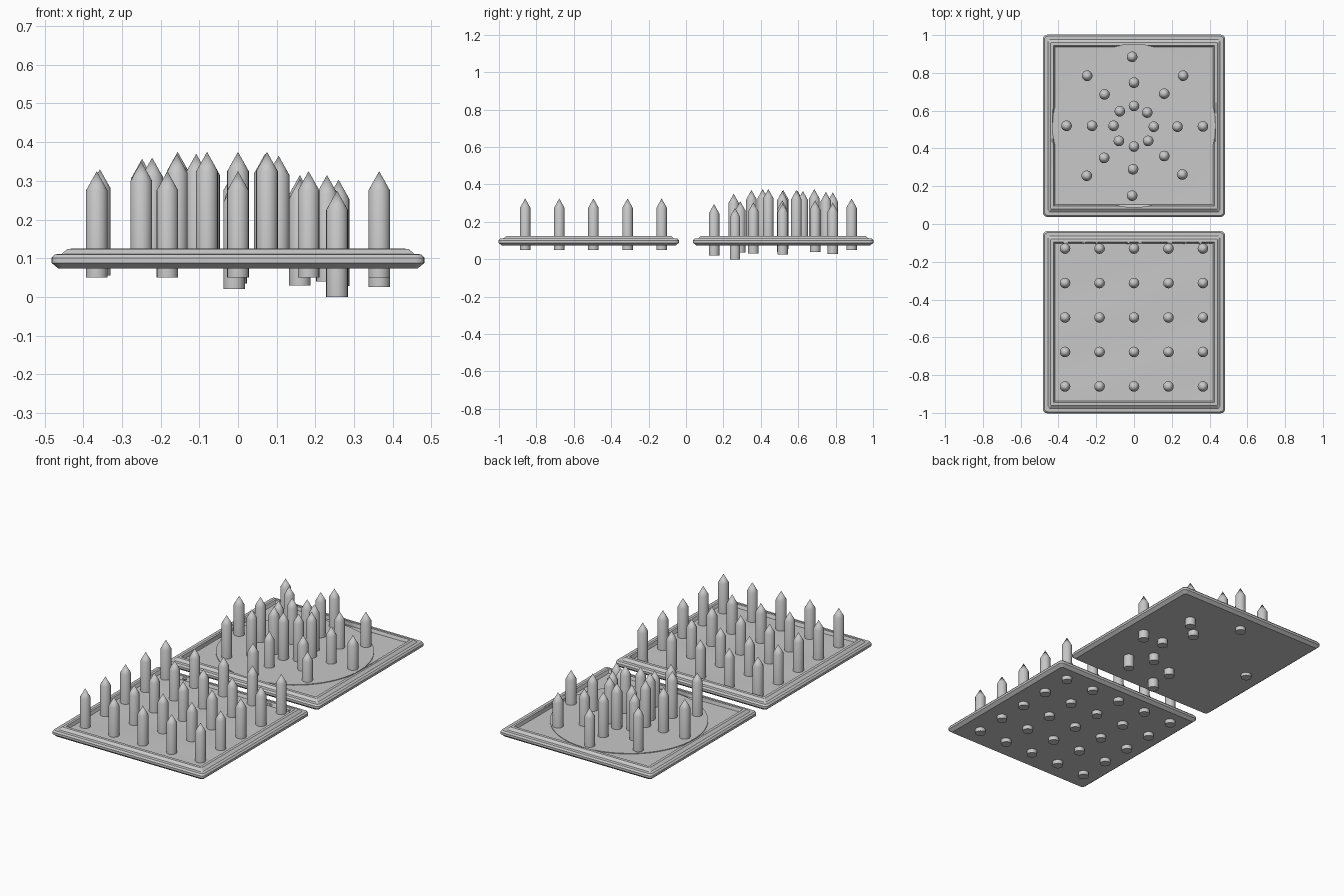
import bpy, bmesh, math, random
from mathutils import Matrix

if "Cube" in bpy.data.objects:
    bpy.data.objects.remove(bpy.data.objects["Cube"])

random.seed(4)
mat = bpy.data.materials.new("stone grey")
mat.diffuse_color = (0.58, 0.58, 0.58, 1)
mat.use_nodes = True
mat.node_tree.nodes["Principled BSDF"].inputs["Base Color"].default_value = mat.diffuse_color


def make(name, bm, angle=30):
    bmesh.ops.recalc_face_normals(bm, faces=bm.faces)
    me = bpy.data.meshes.new(name)
    bm.to_mesh(me)
    bm.free()
    ob = bpy.data.objects.new(name, me)
    bpy.context.collection.objects.link(ob)
    me.materials.append(mat)
    bpy.ops.object.select_all(action='DESELECT')
    ob.select_set(True)
    bpy.context.view_layer.objects.active = ob
    bpy.ops.object.shade_smooth_by_angle(angle=math.radians(angle))
    return ob


def bridge(bm, rings):
    for a, b in zip(rings, rings[1:]):
        n = len(a)
        for i in range(n):
            bm.faces.new((a[i], a[(i + 1) % n], b[(i + 1) % n], b[i]))


# Moulded square tray: (half size, height, corner radius)
PROFILE = [(.464, .073, .012), (.482, .088, .022), (.482, .101, .022), (.474, .110, .016),
           (.456, .111, .008), (.441, .124, .004), (.426, .125, .003), (.416, .101, .002)]


def tray(name, cy):
    bm = bmesh.new()
    rings = []
    for h, z, r in PROFILE:
        ring = []
        for k, (sx, sy) in enumerate(((1, 1), (-1, 1), (-1, -1), (1, -1))):
            for j in range(5):
                a = math.radians(90 * k + 22.5 * j)
                ring.append(bm.verts.new((sx * (h - r) + r * math.cos(a),
                                          cy + sy * (h - r) + r * math.sin(a), z)))
        rings.append(ring)
    bridge(bm, rings)
    bm.faces.new(rings[0][::-1])
    bm.faces.new(rings[-1])
    return make(name, bm)


# Slightly uneven stone floor inside a tray
def floor(name, cy, height):
    bm = bmesh.new()
    bmesh.ops.create_grid(bm, x_segments=28, y_segments=28, size=.418)
    for v in bm.verts:
        v.co.z = height(v.co.x, v.co.y)
        v.co.y += cy
    bmesh.ops.recalc_face_normals(bm, faces=bm.faces)
    return make(name, bm, 40)


# Pointed round spike, 0.275 tall
def spike(name, x, y, tip):
    bm = bmesh.new()
    rings = [[bm.verts.new((x + .028 * math.cos(i * math.tau / 20),
                            y + .028 * math.sin(i * math.tau / 20), tip - d))
              for i in range(20)] for d in (.275, .05)]
    bridge(bm, rings)
    bm.faces.new(rings[0])
    top = bm.verts.new((x, y, tip))
    for i in range(20):
        bm.faces.new((rings[1][i], rings[1][(i + 1) % 20], top))
    return make(name, bm)


def disc(name, y, r, z0, z1):
    bm = bmesh.new()
    bmesh.ops.create_cone(bm, cap_ends=True, segments=64, radius1=r, radius2=r, depth=z1 - z0,
                          matrix=Matrix.Translation((0, y, (z0 + z1) / 2)))
    return make(name, bm)


# Front tray with a five by five grid of spikes
tray("front_tray", -.52)
floor("front_floor", -.52, lambda x, y: .107 + .0015 * math.sin(9 * x + 4 * y)
      + .001 * math.sin(17 * y - 6 * x))
for i in range(5):
    for j in range(5):
        spike("grid_spike", -.365 + .1825 * i, -.86 + .1825 * j, .325)

# Chipped rubble along the inner back edge of the front tray
for x in (-.36, -.27, -.2, -.03, .03, .15, .19, .27, .35, .39):
    bm = bmesh.new()
    bmesh.ops.create_icosphere(bm, subdivisions=1, radius=1)
    for v in bm.verts:
        v.co *= random.uniform(.7, 1.1)
        v.co.x = x + v.co.x * .024
        v.co.y = -.092 + v.co.y * .016
        v.co.z = .112 + v.co.z * .012
    make("rim_chip", bm, 20)

# Rear tray, rim notched where the round plate touches it
rear = tray("rear_tray", .52)
cutter = disc("notch_cutter", .52, .431, .103, .2)
cutter.hide_render = True
mod = rear.modifiers.new("notch", 'BOOLEAN')
mod.operation = 'DIFFERENCE'
mod.object = cutter
bpy.context.view_layer.objects.active = rear
bpy.ops.object.modifier_apply(modifier="notch")
bpy.data.objects.remove(cutter)
floor("rear_floor", .52, lambda x, y: .107 + .012 * max(0, math.hypot(x, y) - .42))
disc("round_plate", .515, .41, .095, .111)

# Rings of spikes at staggered heights: (x, y, tip)
RINGS = [(0, .625, .365), (.07, .59, .37), (.105, .515, .365), (.075, .44, .375),
         (0, .41, .375), (-.08, .44, .375), (-.108, .52, .37), (-.075, .597, .365),
         (0, .748, .36), (.16, .69, .315), (.23, .515, .315), (.16, .36, .305),
         (-.005, .29, .31), (-.158, .35, .37), (-.222, .52, .36), (-.156, .686, .375),
         (-.01, .885, .325), (.26, .785, .303), (.365, .517, .30), (.256, .262, .275),
         (-.01, .15, .295), (-.25, .255, .35), (-.357, .52, .33), (-.248, .785, .357)]
for x, y, tip in RINGS:
    spike("ring_spike", x, y, tip)
